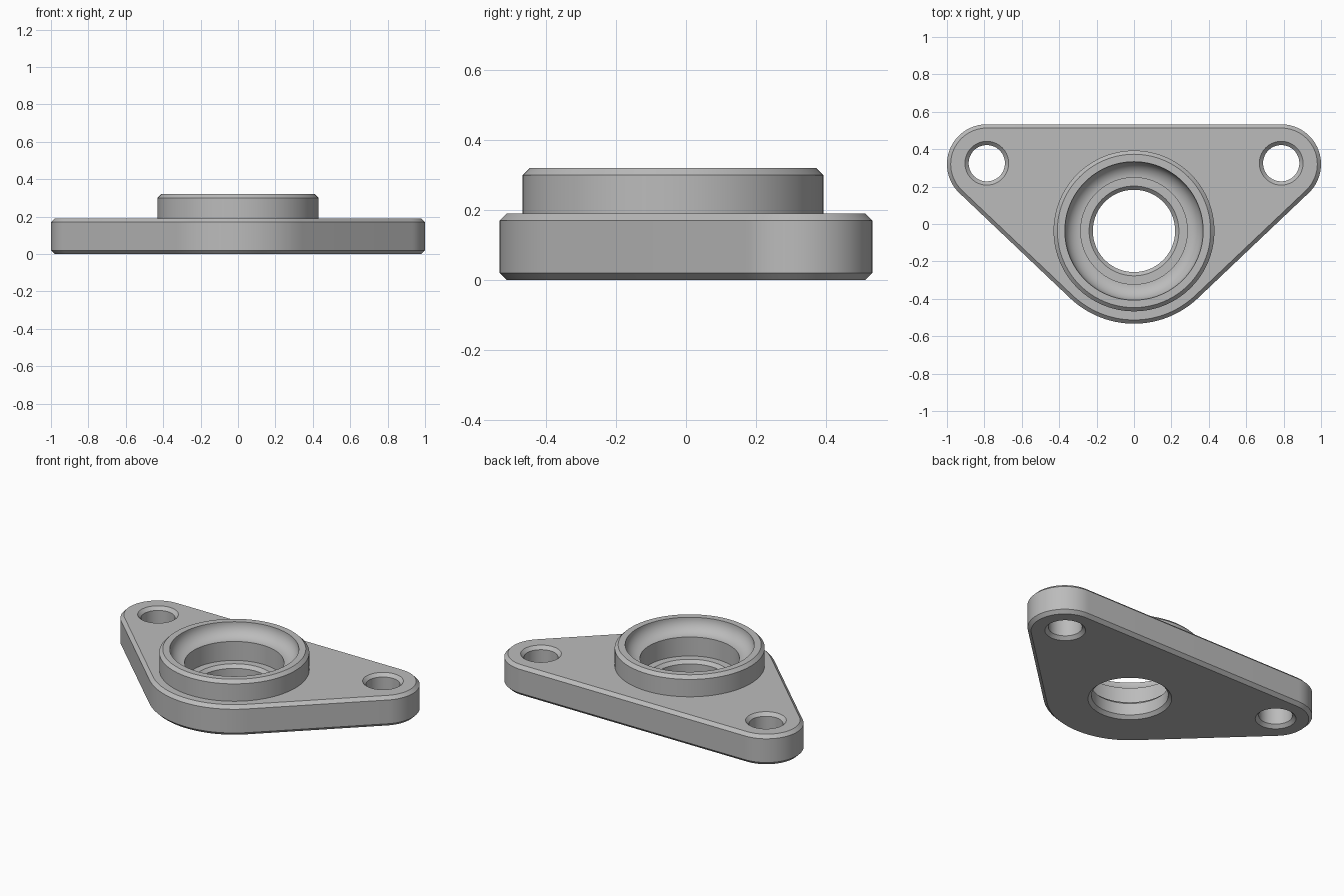
import bpy, bmesh, math
from mathutils import Vector

cube = bpy.data.objects.get("Cube")
if cube:
    bpy.data.objects.remove(cube, do_unlink=True)

CHAMFER = 0.02
PLATE_TOP = 0.19
BOSS_TOP = 0.32
CENTRE, CENTRE_R = Vector((0, -0.037)), 0.496
EAR, EAR_R = Vector((0.787, 0.32)), 0.213

grey = bpy.data.materials.new("plain grey")
grey.use_nodes = True
colour = (0.5, 0.5, 0.5, 1)
grey.diffuse_color = colour
grey.node_tree.nodes["Principled BSDF"].inputs["Base Color"].default_value = colour


def finish(name, bm):
    bmesh.ops.recalc_face_normals(bm, faces=bm.faces)
    mesh = bpy.data.meshes.new(name)
    bm.to_mesh(mesh)
    bm.free()
    mesh.materials.append(grey)
    obj = bpy.data.objects.new(name, mesh)
    bpy.context.collection.objects.link(obj)
    return obj


def lathe(name, profile, centre, steps=96):
    """Solid of revolution; the profile starts and ends on the axis."""
    bm = bmesh.new()
    verts = [bm.verts.new((r, 0, z)) for r, z in profile]
    edges = [bm.edges.new(pair) for pair in zip(verts, verts[1:])]
    bmesh.ops.spin(bm, geom=verts + edges, cent=(0, 0, 0), axis=(0, 0, 1),
                   angle=math.tau, steps=steps)
    bmesh.ops.remove_doubles(bm, verts=bm.verts, dist=1e-5)
    bmesh.ops.translate(bm, verts=bm.verts, vec=(centre.x, centre.y, 0))
    return finish(name, bm)


def arc(centre, radius, start, end, steps):
    return [centre + radius * Vector((math.cos(a), math.sin(a)))
            for a in (start + (end - start) * i / steps for i in range(steps + 1))]


def outline(inset):
    """Rounded triangle: three arcs joined by tangent lines."""
    d = EAR - CENTRE
    tangent = math.atan2(d.y, d.x) - math.acos((CENTRE_R - EAR_R) / d.length)
    other_ear = Vector((-EAR.x, EAR.y))
    return (arc(EAR, EAR_R - inset, tangent, math.pi / 2, 32)
            + arc(other_ear, EAR_R - inset, math.pi / 2, math.pi - tangent, 32)
            + arc(CENTRE, CENTRE_R - inset, -math.pi - tangent, tangent, 32))


def combine(target, tool, operation):
    mod = target.modifiers.new(operation.lower(), "BOOLEAN")
    mod.operation, mod.solver, mod.object = operation, "EXACT", tool
    bpy.context.view_layer.objects.active = target
    bpy.ops.object.modifier_apply(modifier=mod.name)
    bpy.data.objects.remove(tool, do_unlink=True)


# Flange plate, chamfered along both rims
bm = bmesh.new()
rings = []
for inset, z in ((CHAMFER, 0), (0, CHAMFER),
                 (0, PLATE_TOP - CHAMFER), (CHAMFER, PLATE_TOP)):
    rings.append([bm.verts.new((p.x, p.y, z)) for p in outline(inset)])
for low, high in zip(rings, rings[1:]):
    for i in range(len(low)):
        bm.faces.new((low[i - 1], low[i], high[i], high[i - 1]))
bm.faces.new(rings[0])
bm.faces.new(rings[-1])
flange = finish("flange_plate", bm)

# Raised round boss
boss = lathe("boss", [(0, 0.1), (0.43, 0.1), (0.43, BOSS_TOP - CHAMFER),
                      (0.43 - CHAMFER, BOSS_TOP), (0, BOSS_TOP)], CENTRE)
combine(flange, boss, "UNION")

# Stepped bore: rounded seat, counterbore, chamfered through hole
SEAT, STEP_R, HOLE_R, FLOOR = 0.085, 0.285, 0.22, 0.115
seat = [(STEP_R + SEAT * math.sin(t), BOSS_TOP - SEAT * math.cos(t))
        for t in (math.pi / 2 * i / 12 for i in range(13))]
bore = lathe("bore_cutter",
             [(0, -0.1), (HOLE_R + CHAMFER, -0.1), (HOLE_R + CHAMFER, 0),
              (HOLE_R, CHAMFER), (HOLE_R, FLOOR - CHAMFER),
              (HOLE_R + CHAMFER, FLOOR), (STEP_R, FLOOR)]
             + seat + [(STEP_R + SEAT, 0.5), (0, 0.5)], CENTRE)
combine(flange, bore, "DIFFERENCE")

# Bolt holes, chamfered at both ends
BOLT_R = 0.097
wide = BOLT_R + CHAMFER
for side in (-1, 1):
    bolt = lathe("bolt_cutter",
                 [(0, -0.1), (wide, -0.1), (wide, 0), (BOLT_R, CHAMFER),
                  (BOLT_R, PLATE_TOP - CHAMFER), (wide, PLATE_TOP),
                  (wide, 0.4), (0, 0.4)], Vector((side * EAR.x, 0.325)), 64)
    combine(flange, bolt, "DIFFERENCE")

# Smooth curved walls, sharp chamfer edges
bpy.ops.object.select_all(action="DESELECT")
flange.select_set(True)
bpy.context.view_layer.objects.active = flange
bpy.ops.object.shade_smooth_by_angle(angle=math.radians(25))
